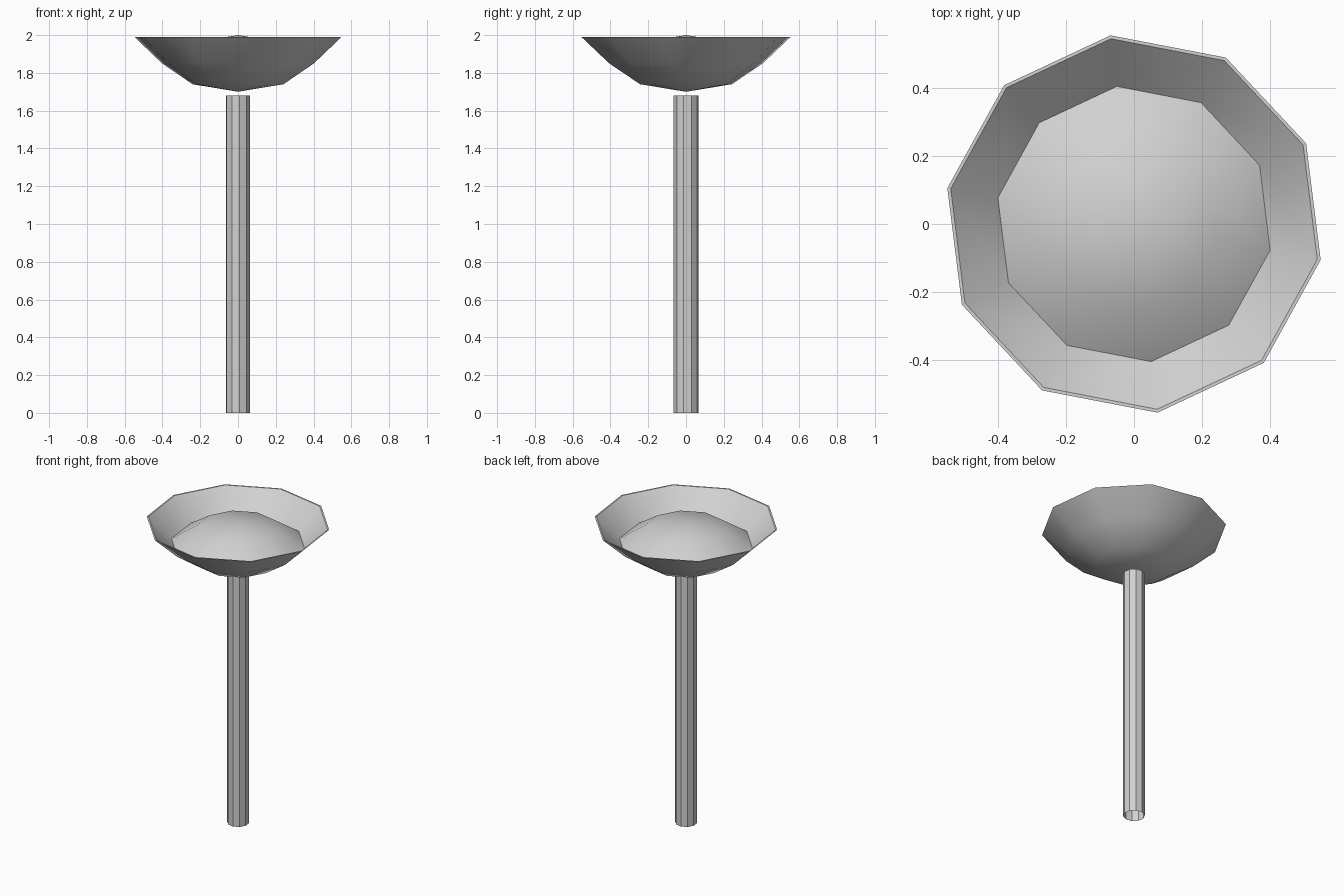
import bpy, bmesh, math

cube = bpy.data.objects.get("Cube")
if cube:
    bpy.data.objects.remove(cube, do_unlink=True)

SIDES = 10
TURN = math.radians(-10.9)

grey = bpy.data.materials.new("light_grey")
grey.use_nodes = True
colour = (0.64, 0.64, 0.64, 1)
grey.diffuse_color = colour
grey.node_tree.nodes["Principled BSDF"].inputs["Base Color"].default_value = colour


def lathe(name, profile):
    """Turn an (r, z) profile into a ten-sided solid; r = 0 makes a pole point."""
    bm = bmesh.new()
    rings = []
    for r, z in profile:
        if r == 0:
            rings.append([bm.verts.new((0, 0, z))] * SIDES)
        else:
            angles = [TURN + math.tau * i / SIDES for i in range(SIDES)]
            rings.append([bm.verts.new((r * math.cos(a), r * math.sin(a), z)) for a in angles])
    for low, high in zip(rings, rings[1:]):
        for i in range(SIDES):
            j = (i + 1) % SIDES
            corners = dict.fromkeys((low[i], low[j], high[j], high[i]))
            bm.faces.new(list(corners))
    mesh = bpy.data.meshes.new(name)
    bm.to_mesh(mesh)
    bm.free()
    mesh.materials.append(grey)
    obj = bpy.data.objects.new(name, mesh)
    bpy.context.collection.objects.link(obj)
    return obj


# Hollow faceted post, open at both ends
post = lathe("post", [(0.066, 0), (0.066, 1.68)])

# Flared bowl with a thin rim and a low dome inside
bowl = lathe("bowl_and_dome", [
    (0, 1.70), (0.245, 1.74), (0.409, 1.85), (0.558, 1.99),
    (0.548, 1.99), (0.407, 1.854), (0.245, 1.96), (0, 2.0)])

# Smooth the bowl, keeping the rim and dome edge sharp
bpy.ops.object.select_all(action="DESELECT")
bowl.select_set(True)
bpy.context.view_layer.objects.active = bowl
bpy.ops.object.shade_smooth_by_angle(angle=math.radians(40))
